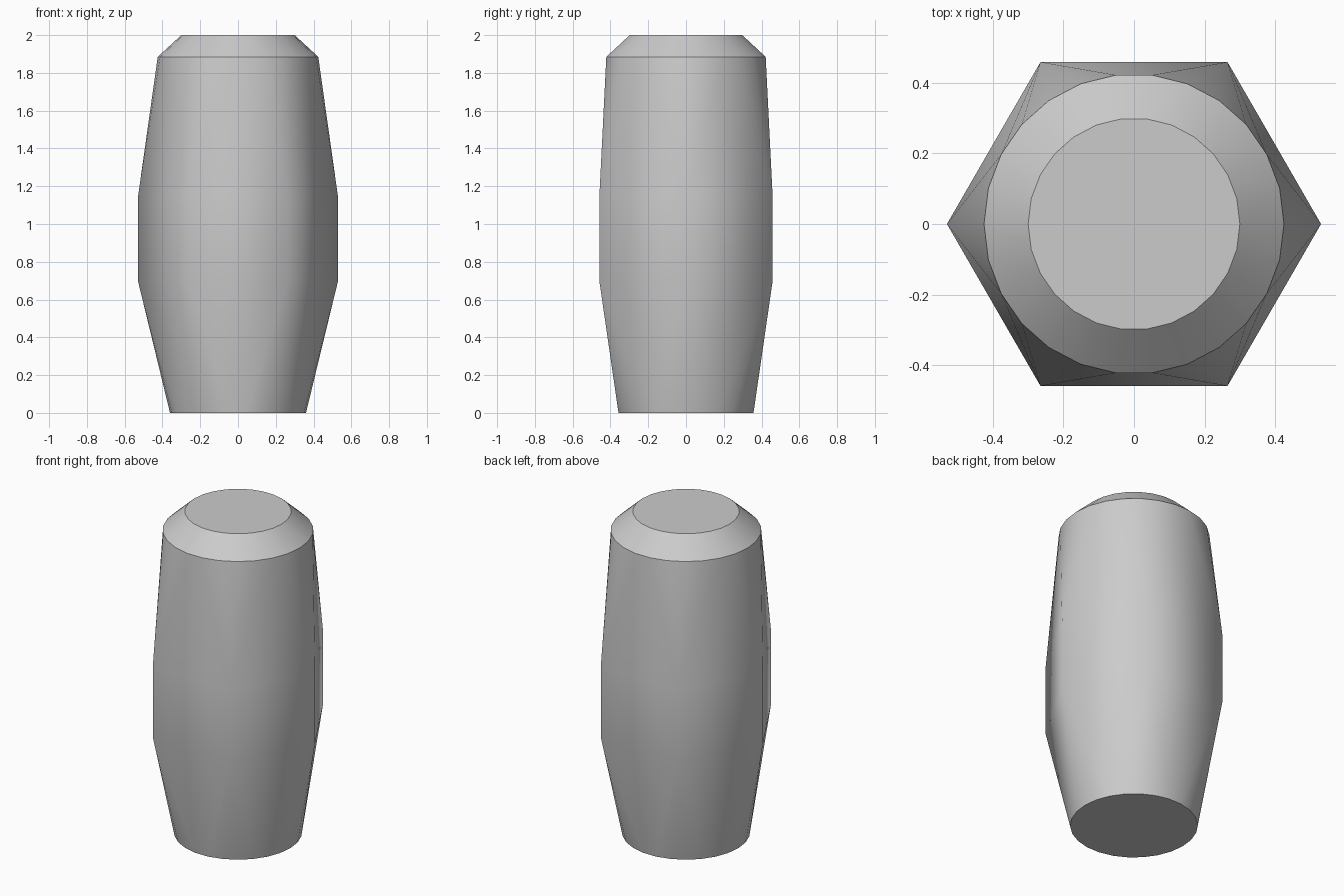
import bpy
import bmesh
from math import cos, sin, tau, radians

cube = bpy.data.objects.get("Cube")
if cube:
    bpy.data.objects.remove(cube, do_unlink=True)

ROUND, HEX = 26, 6

# Single grey finish
grey = bpy.data.materials.new("plain_grey")
grey.use_nodes = True
colour = (0.6, 0.6, 0.6, 1)
grey.diffuse_color = colour
grey.node_tree.nodes["Principled BSDF"].inputs["Base Color"].default_value = colour

# Cross-sections from foot to crown: sides, radius, height
sections = [
    (ROUND, 0.36, 0.0),
    (HEX, 0.53, 0.70),
    (HEX, 0.53, 1.14),
    (ROUND, 0.425, 1.885),
    (ROUND, 0.30, 2.0),
]


def add_ring(bm, sides, radius, z):
    for i in range(sides):
        a = tau * i / sides
        bm.verts.new((radius * cos(a), radius * sin(a), z))


# Hexagonal waist blended into round ends as one convex skin
bm = bmesh.new()
for section in sections:
    add_ring(bm, *section)
bmesh.ops.convex_hull(bm, input=bm.verts[:])
bmesh.ops.dissolve_limit(bm, angle_limit=radians(0.5),
                         verts=bm.verts[:], edges=bm.edges[:])
bmesh.ops.recalc_face_normals(bm, faces=bm.faces[:])

mesh = bpy.data.meshes.new("hex_waist_body")
bm.to_mesh(mesh)
bm.free()
mesh.materials.append(grey)
body = bpy.data.objects.new("hex_waist_body", mesh)
bpy.context.collection.objects.link(body)

# Smooth blends, crisp rims and waist corners
bpy.ops.object.select_all(action="DESELECT")
body.select_set(True)
bpy.context.view_layer.objects.active = body
bpy.ops.object.shade_smooth_by_angle(angle=radians(30))
